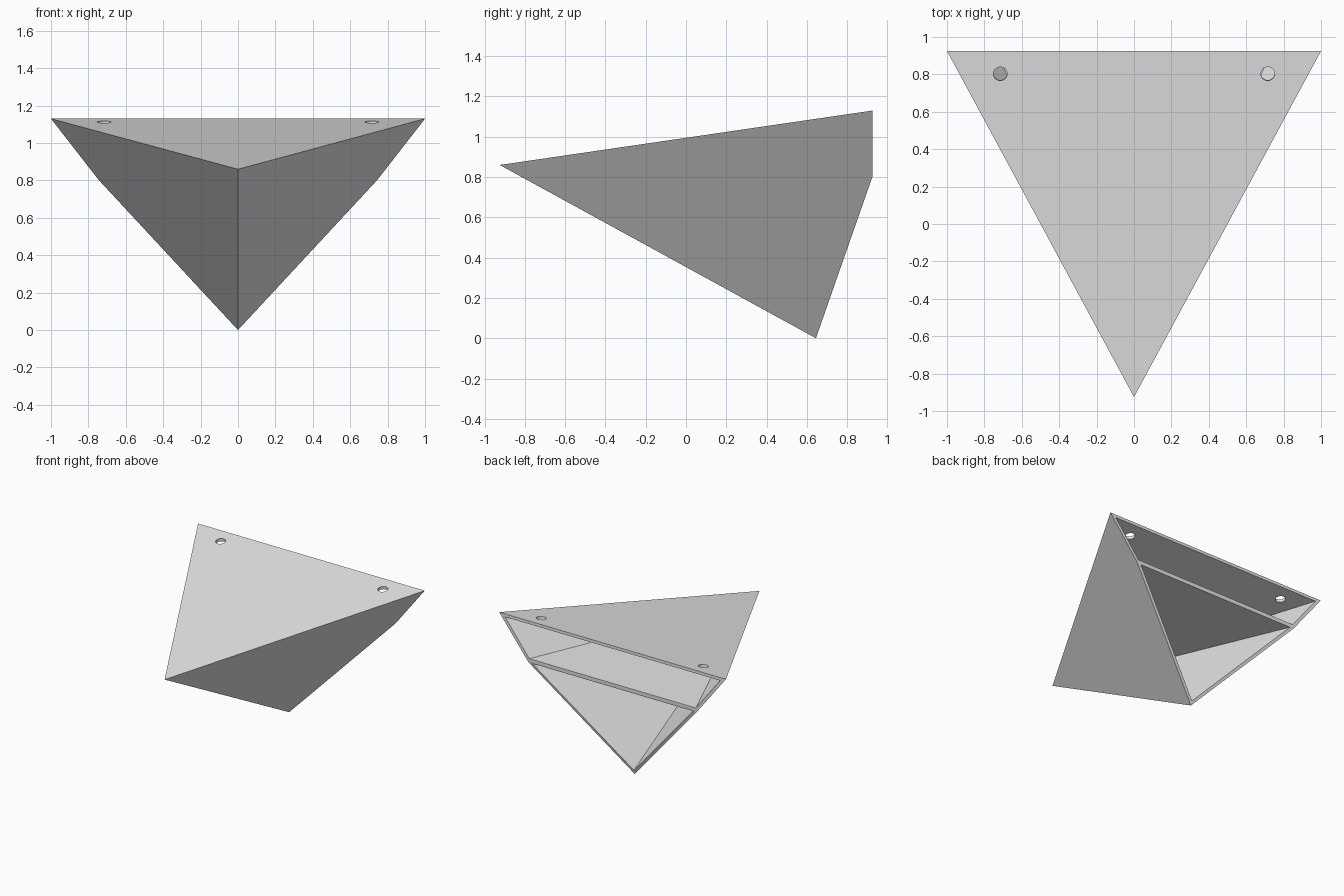
import bpy, bmesh
from mathutils import Vector

if "Cube" in bpy.data.objects:
    bpy.data.objects.remove(bpy.data.objects["Cube"])

WALL = 0.024
SHELF_BOTTOM, SHELF_TOP = 0.798, 0.83

# Key corners of the wedge
left_tip = Vector((1, 0.925, 1.13))
right_tip = Vector((-1, 0.925, 1.13))
nose = Vector((0, -0.925, 0.86))
keel = Vector((0, 0.645, 0))
crease = Vector((0, 0.925, 0.80))

grey = bpy.data.materials.new("light_grey")
grey.use_nodes = True
grey.diffuse_color = (0.8, 0.8, 0.8, 1)
grey.node_tree.nodes["Principled BSDF"].inputs["Base Color"].default_value = (0.8, 0.8, 0.8, 1)


def plane(a, b, c, outward, inset=0):
    """Plane through three points, facing outward, moved in by inset."""
    n = (b - a).cross(c - a).normalized()
    if n.dot(Vector(outward)) < 0:
        n.negate()
    return a - n * inset, n


def level(z, direction):
    return Vector((0, 0, z)), Vector((0, 0, direction))


def sides(inset=0):
    return [plane(left_tip, nose, keel, (1, 0, 0), inset),
            plane(right_tip, nose, keel, (-1, 0, 0), inset)]


def top(inset=0):
    return plane(left_tip, right_tip, nose, (0, 0, 1), inset)


def convex_solid(name, planes):
    """Trim a large block by each plane and cap the cut."""
    bm = bmesh.new()
    bmesh.ops.create_cube(bm, size=6)
    for co, no in planes:
        geom = bm.verts[:] + bm.edges[:] + bm.faces[:]
        bmesh.ops.bisect_plane(bm, geom=geom, dist=1e-5, plane_co=co,
                               plane_no=no, clear_outer=True)
        rim = [e for e in bm.edges if e.is_boundary]
        bmesh.ops.holes_fill(bm, edges=rim, sides=0)
    bmesh.ops.recalc_face_normals(bm, faces=bm.faces)
    mesh = bpy.data.meshes.new(name)
    bm.to_mesh(mesh)
    bm.free()
    mesh.materials.append(grey)
    obj = bpy.data.objects.new(name, mesh)
    bpy.context.collection.objects.link(obj)
    return obj


def cut(target, cutter):
    cutter.hide_render = True
    mod = target.modifiers.new("cut", 'BOOLEAN')
    mod.operation, mod.solver, mod.object = 'DIFFERENCE', 'EXACT', cutter
    bpy.context.view_layer.objects.active = target
    bpy.ops.object.modifier_apply(modifier=mod.name)
    bpy.data.objects.remove(cutter)


# Outer wedge: sloping top, two sides, upright upper back, slanted lower back
across = Vector((1, 0, 0))
shell = convex_solid("corner_shelf", sides() + [
    top(),
    (crease, Vector((0, 1, 0))),
    plane(crease, crease + across, keel, (0, 1, -0.3))])

# Two compartments, open at the back, with the level shelf between them
cut(shell, convex_solid("upper_cavity", sides(WALL) + [top(WALL), level(SHELF_TOP, -1)]))
cut(shell, convex_solid("lower_cavity", sides(WALL) + [level(SHELF_BOTTOM, 1)]))

# Mounting holes, square to the top plate
origin, normal = top()
for x in (-0.715, 0.715):
    y = 0.803
    z = origin.z - normal.y * (y - origin.y) / normal.z
    bpy.ops.mesh.primitive_cylinder_add(vertices=32, radius=0.037, depth=0.1,
                                        location=(x, y, z))
    drill = bpy.context.object
    drill.rotation_euler = normal.to_track_quat('Z', 'Y').to_euler()
    drill.data.materials.append(grey)
    bpy.context.view_layer.update()
    cut(shell, drill)

# Smooth only the round hole walls
bpy.ops.object.select_all(action='DESELECT')
shell.select_set(True)
bpy.context.view_layer.objects.active = shell
bpy.ops.object.shade_smooth_by_angle(angle=0.35)
